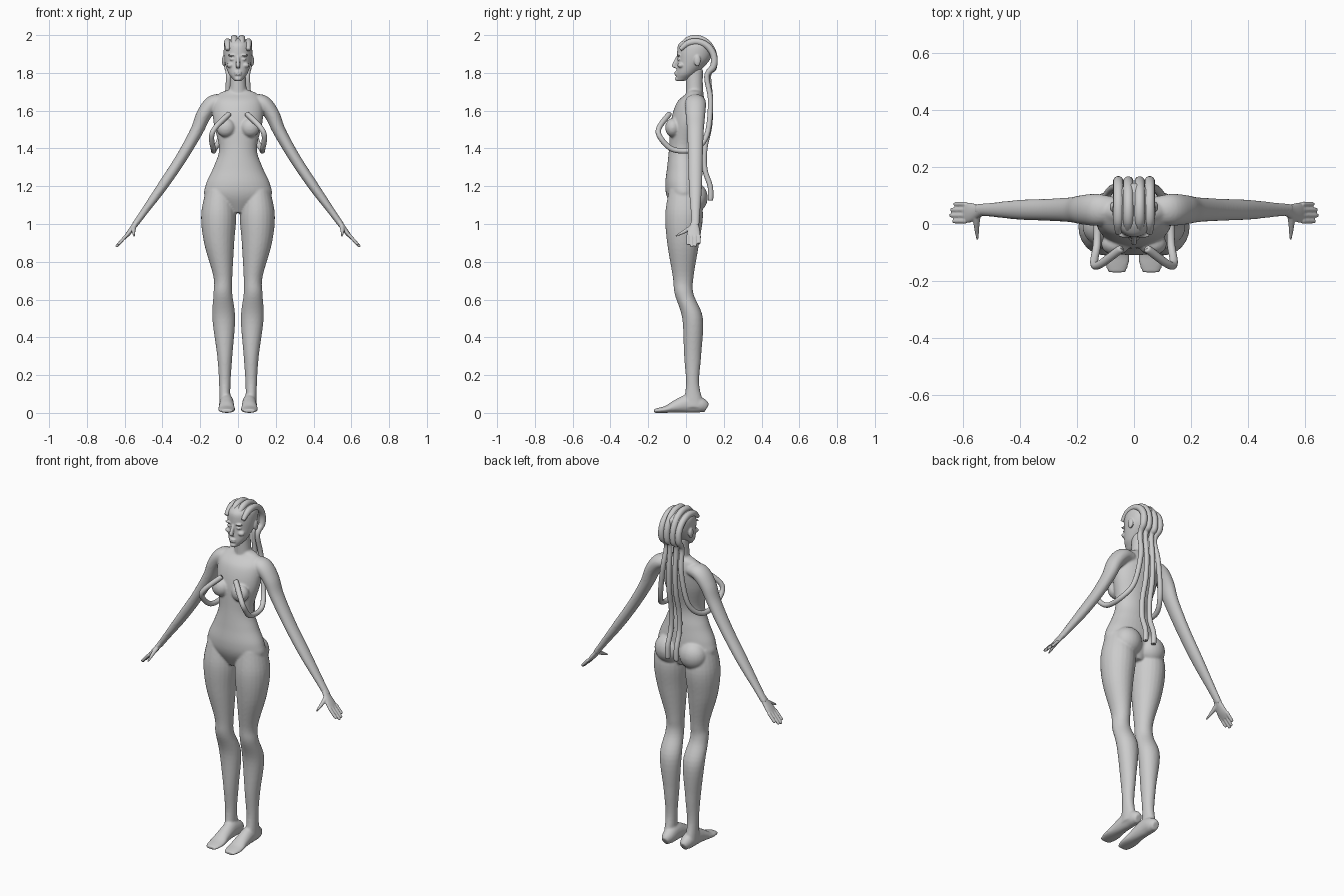
import bpy
import bmesh
from math import cos, sin, pi
from mathutils import Matrix, Vector

if "Cube" in bpy.data.objects:
    bpy.data.objects.remove(bpy.data.objects["Cube"], do_unlink=True)

X, Y, Z = Vector((1, 0, 0)), Vector((0, 1, 0)), Vector((0, 0, 1))
SIDES = {"left": 1, "right": -1}
GREY = (0.6, 0.6, 0.6, 1)

clay = bpy.data.materials.new("light grey clay")
clay.use_nodes = True
clay.diffuse_color = GREY
clay.node_tree.nodes["Principled BSDF"].inputs["Base Color"].default_value = GREY


def smooth_rows(rows, steps=6):
    """Catmull-Rom interpolation of every value in the rows."""
    points = [Vector(row) for row in rows]
    points = [points[0], *points, points[-1]]
    result = []
    for before, start, end, after in zip(points, points[1:], points[2:], points[3:]):
        leave, arrive = (end - before) / 2, (after - start) / 2
        for k in range(steps):
            t = k / steps
            ease = t * t * (3 - 2 * t)
            result.append(start.lerp(end, ease) + leave * t * (1 - t) ** 2
                          - arrive * t * t * (1 - t))
    return result + [points[-1]]


def loft(bm, rows, ref=Y, axis=None, sides=24):
    """Skin rows of x, y, z, radius across ref, radius along ref."""
    rows = smooth_rows(rows)
    centres = [Vector(row[:3]) for row in rows]
    last = len(rows) - 1
    rings = []
    for i, row in enumerate(rows):
        step = centres[min(i + 1, last)] - centres[max(i - 1, 0)]
        tangent = axis or step.normalized()
        along = (ref - tangent * ref.dot(tangent)).normalized()
        across = tangent.cross(along)
        angles = [2 * pi * k / sides for k in range(sides)]
        rings.append([bm.verts.new(centres[i] + across * cos(a) * row[3]
                                   + along * sin(a) * row[4]) for a in angles])
    for low, high in zip(rings, rings[1:]):
        for k in range(sides):
            bm.faces.new((low[k - 1], low[k], high[k], high[k - 1]))
    bm.faces.new(rings[0][::-1])
    bm.faces.new(rings[-1])


def blob(bm, centre, radii):
    matrix = Matrix.Translation(centre) @ Matrix.Diagonal((*radii, 1))
    bmesh.ops.create_uvsphere(bm, u_segments=24, v_segments=16, radius=1, matrix=matrix)


def upright(table):
    """Turn z, inner x, outer x, front y, back y into level loft rows."""
    return [((inner + outer) / 2, (front + back) / 2, z,
             abs(outer - inner) / 2, (back - front) / 2)
            for z, inner, outer, front, back in table]


def symmetric(table):
    return upright([(z, -width, width, front, back) for z, width, front, back in table])


def finish(bm, name, voxel=None):
    """Make the object; a voxel size melts its parts into one skin."""
    bmesh.ops.recalc_face_normals(bm, faces=bm.faces)
    for face in bm.faces:
        face.smooth = True
    mesh = bpy.data.meshes.new(name)
    bm.to_mesh(mesh)
    bm.free()
    mesh.materials.append(clay)
    obj = bpy.data.objects.new(name, mesh)
    bpy.context.collection.objects.link(obj)
    if voxel:
        remesh = obj.modifiers.new("blend", "REMESH")
        remesh.mode = "VOXEL"
        remesh.voxel_size = voxel
        remesh.use_smooth_shade = True
        relax = obj.modifiers.new("relax", "SMOOTH")
        relax.iterations = 4


# Torso and neck
body = bmesh.new()
loft(body, symmetric([
    (1.06, .05, -.06, .05), (1.14, .17, -.1, .08), (1.21, .17, -.11, .08),
    (1.3, .13, -.1, .07), (1.4, .1, -.09, .06), (1.54, .13, -.08, .09),
    (1.64, .13, -.05, .1), (1.69, .1, 0, .09), (1.71, .05, .01, .08)]), axis=Z, sides=40)
loft(body, symmetric([(1.64, .06, 0, .1), (1.72, .045, 0, .09), (1.82, .04, 0, .09)]), axis=Z)

for s in SIDES.values():
    # Chest and seat
    blob(body, (s * .065, -.07, 1.51), (.05, .04, .05))
    blob(body, (s * .08, .045, 1.14), (.08, .07, .08))

    # Arm, slightly deeper than wide
    arm = [(.07, 1.65, .035), (.13, 1.64, .043), (.18, 1.58, .04), (.22, 1.49, .034),
           (.3, 1.35, .03), (.4, 1.2, .027), (.5, 1.06, .019), (.55, .99, .016)]
    loft(body, [(s * x, .05, z, r, r * 1.3) for x, z, r in arm])

    # Leg from hip to ankle
    leg = upright([
        (1.18, .03, .17, -.09, .07), (1.05, .01, .195, -.11, .09), (.9, .02, .18, -.1, .07),
        (.72, .03, .13, -.07, .04), (.63, .03, .13, -.06, .04), (.5, .015, .136, -.02, .09),
        (.3, .03, .11, -.01, .08), (.15, .04, .1, 0, .07), (.03, .04, .1, -.02, .1)])
    loft(body, [(s * x, *rest) for x, *rest in leg], axis=Z)

    # Foot from heel to toe, resting on the ground
    foot = [(.11, .025, .02), (.08, .04, .035), (.02, .05, .037), (-.05, .035, .04),
            (-.1, .02, .045), (-.14, .014, .042), (-.17, .01, .03)]
    loft(body, [(s * .06, y, height, width, height) for y, height, width in foot], ref=Z)
finish(body, "body", voxel=0.006)

# Hands: palm, four fingers fanned along y, and a forward thumb
for side, s in SIDES.items():
    hand = bmesh.new()
    loft(hand, [(s * .53, .05, 1.02, .016, .02), (s * .55, .045, .99, .014, .025),
                (s * .58, .04, .95, .012, .036), (s * .605, .04, .92, .006, .033)])
    for k, reach in enumerate((.045, .055, .052, .04)):
        y = .01 + .02 * k
        loft(hand, [(s * (.59 + t * reach), y, .94 - t * reach * 1.1, r, r)
                    for t, r in ((0, .009), (.9, .008), (1, .003))], sides=12)
    loft(hand, [(s * .55, .04, .99, .012, .014), (s * .553, 0, .965, .011, .011),
                (s * .55, -.055, .935, .004, .004)], ref=X, sides=12)
    finish(hand, side + "_hand", voxel=0.0035)

# Head
head = bmesh.new()
loft(head, symmetric([
    (1.757, .018, -.047, -.01), (1.77, .03, -.052, .02), (1.8, .052, -.052, .06),
    (1.86, .071, -.047, .12), (1.91, .076, -.047, .14), (1.95, .07, -.04, .14),
    (1.975, .045, -.01, .1), (1.985, .02, .02, .08)]), axis=Z, sides=40)

# Nose, lips and chin
loft(head, [(0, -.042, 1.89, .007, .008), (0, -.063, 1.84, .011, .012),
            (0, -.054, 1.826, .01, .008)], axis=Z)
for z in (1.792, 1.803):
    blob(head, (0, -.052, z), (.019, .009, .006))
blob(head, (0, -.046, 1.768), (.018, .012, .012))

# Brows, eyelids, cheeks and ears
for s in SIDES.values():
    blob(head, (s * .03, -.04, 1.893), (.026, .009, .006))
    blob(head, (s * .03, -.036, 1.872), (.015, .011, .007))
    blob(head, (s * .04, -.027, 1.84), (.02, .018, .014))
    blob(head, (s * .075, .06, 1.865), (.01, .018, .03))
finish(head, "head", voxel=0.004)


def braid(name, s, x, rise, tail):
    """A braid that arcs over the skull, then follows its tail points."""
    angles = [pi * (.8 - k * .18) for k in range(6)]
    path = [(x, .05 + .1 * cos(a), 1.865 + rise * sin(a), .018) for a in angles]
    path += [(*point, .014) for point in tail]
    path[0] = (*path[0][:3], .011)
    path.append((*tail[-1], .004))
    bm = bmesh.new()
    loft(bm, [(s * px, y, z, r, r) for px, y, z, r in path],
         ref=Vector((s, .2, .3)).normalized(), sides=16)
    finish(bm, side + name)


# Middle braids hang down the back; outer ones sweep around the ribs
for side, s in SIDES.items():
    braid("_middle_braid", s, .02, .118,
          [(.02, .12, 1.79), (.02, .13, 1.65), (.022, .125, 1.52), (.025, .1, 1.4),
           (.027, .1, 1.29), (.028, .128, 1.2), (.028, .13, 1.13)])
    braid("_outer_braid", s, .055, .1,
          [(.05, .11, 1.78), (.06, .13, 1.65), (.09, .11, 1.47), (.125, .04, 1.395),
           (.13, -.07, 1.395), (.14, -.137, 1.46), (.12, -.142, 1.51), (.05, -.09, 1.58)])
